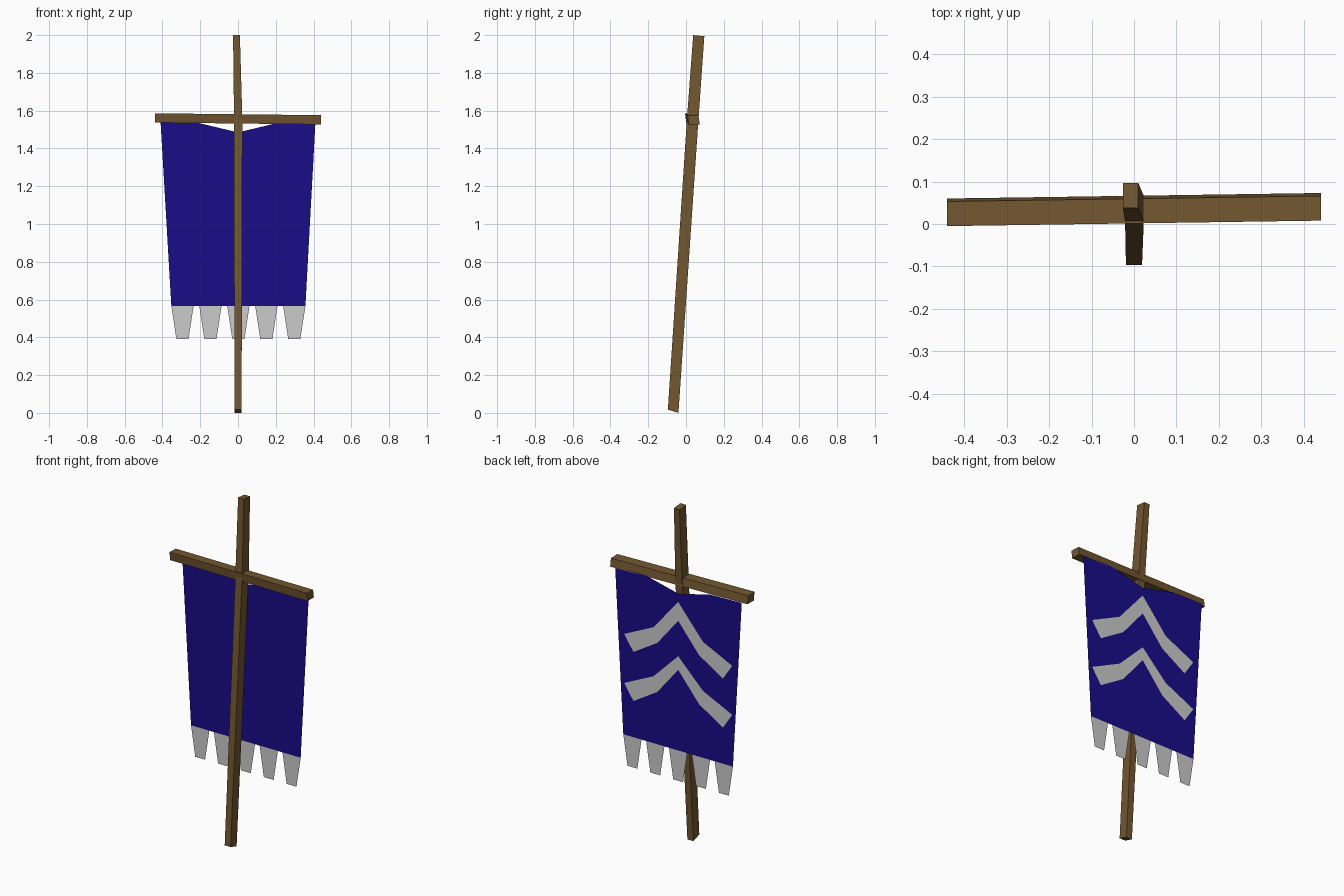
import bpy

if "Cube" in bpy.data.objects:
    bpy.data.objects.remove(bpy.data.objects["Cube"])


def material(name, colour):
    m = bpy.data.materials.new(name)
    m.diffuse_color = (*colour, 1)
    m.use_nodes = True
    m.node_tree.nodes["Principled BSDF"].inputs["Base Color"].default_value = m.diffuse_color
    return m


wood = material("wood", (0.17, 0.095, 0.03))
blue = material("blue_cloth", (0.01, 0.004, 0.25))
CLOTH_Y = 0.07


def add_mesh(name, verts, faces, mat=None):
    mesh = bpy.data.meshes.new(name)
    mesh.from_pydata(verts, [], faces)
    if mat:
        mesh.materials.append(mat)
    obj = bpy.data.objects.new(name, mesh)
    bpy.context.collection.objects.link(obj)
    return obj


def beam(name, rings, mat):
    """Square beam lofted through four-cornered rings."""
    verts = [v for r in rings for v in r]
    faces = [(3, 2, 1, 0)]
    for k in range(len(rings) - 1):
        a = 4 * k
        faces += [(a + i, a + (i + 1) % 4, a + 4 + (i + 1) % 4, a + 4 + i) for i in range(4)]
    e = 4 * (len(rings) - 1)
    faces.append((e, e + 1, e + 2, e + 3))
    return add_mesh(name, verts, faces, mat)


def on_cloth(points, offset=0):
    """Place x, z points on the vertical plane of the hanging cloth."""
    return [(x, CLOTH_Y + offset, z) for x, z in points]


# Leaning pole: x left, x right, y front, y back, z front, z back
sections = [
    (-0.019, 0.019, -0.096, -0.040, 0.017, 0.0),
    (-0.021, 0.023, 0.005, 0.066, 1.557, 1.553),
    (-0.026, 0.010, 0.038, 0.097, 2.0, 1.994),
]
beam("pole", [[(a, f, zf), (b, f, zf), (b, k, zb), (a, k, zb)]
              for a, b, f, k, zf, zb in sections], wood)

# Crossbar, tilted slightly and lower on its right end
bar = [(-0.005, 1.586), (0.001, 1.537), (0.060, 1.537), (0.053, 1.584)]
beam("crossbar", [[(x, y + dy, z + dz) for y, z in bar]
                  for x, dy, dz in ((-0.44, 0, 0), (0.44, 0.013, -0.010))], wood)

# Cloth hanging straight down, with a sagging top edge
cloth = [(-0.353, 0.567), (0, 0.567), (0.357, 0.567), (0.41, 1.54),
         (0.21, 1.535), (0, 1.485), (-0.21, 1.535), (-0.41, 1.54)]
add_mesh("cloth", on_cloth(cloth), [(1, 2, 3, 4, 5), (0, 1, 5, 6, 7)], blue)

# Tapered tails along the bottom edge
for i in range(5):
    c = 0.002 + (i - 2) * 0.148
    tail = [(c - 0.059, 0.567), (c - 0.032, 0.39), (c + 0.032, 0.39), (c + 0.059, 0.567)]
    add_mesh(f"tail_{i + 1}", on_cloth(tail), [(0, 1, 2, 3)])

# Two chevrons on the back of the cloth
upper = [(0, 1.12), (0.16, 0.96), (0.35, 0.87)]
lower = [(0, 1.04), (0.135, 0.875), (0.29, 0.78)]
for name, dz, peak in (("lower_chevron", 0, 0), ("upper_chevron", 0.287, 0.03)):
    half = [(x, z + dz) for x, z in upper + lower]
    half[0] = (0, half[0][1] + peak)
    pts = half + [(-x, z) for x, z in half]
    faces = [(0, 1, 4, 3), (1, 2, 5, 4), (9, 10, 7, 6), (10, 11, 8, 7)]
    add_mesh(name, on_cloth(pts, 0.002), faces)
